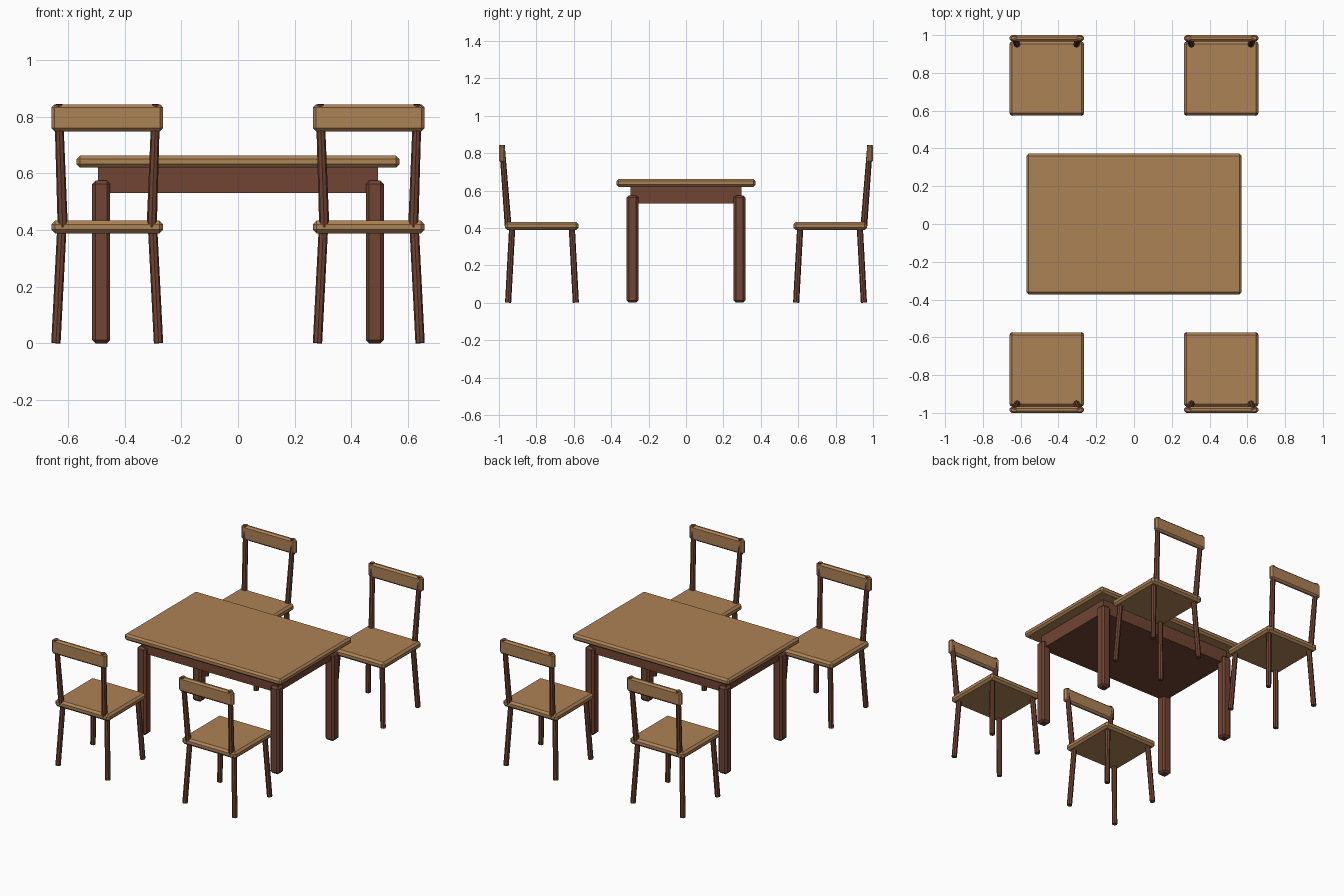
import bpy, bmesh
from mathutils import Vector

if "Cube" in bpy.data.objects:
    bpy.data.objects.remove(bpy.data.objects["Cube"])


def material(name, rgb):
    m = bpy.data.materials.new(name)
    m.diffuse_color = (*rgb, 1)
    m.use_nodes = True
    m.node_tree.nodes["Principled BSDF"].inputs["Base Color"].default_value = m.diffuse_color
    return m


TAN = material("light wood", (0.42, 0.225, 0.092))
BROWN = material("dark wood", (0.165, 0.058, 0.033))


def finish(name, bm, mat):
    bmesh.ops.recalc_face_normals(bm, faces=bm.faces)
    me = bpy.data.meshes.new(name)
    bm.to_mesh(me)
    bm.free()
    me.materials.append(mat)
    ob = bpy.data.objects.new(name, me)
    bpy.context.collection.objects.link(ob)
    return ob


def box(name, lo, hi, mat, chamfer=0.0):
    """Box between two corners, with single flat chamfers on every edge."""
    lo, hi = Vector(lo), Vector(hi)
    bm = bmesh.new()
    bmesh.ops.create_cube(bm, size=1)
    for v in bm.verts:
        v.co = Vector([(a + b) / 2 + c * (b - a) for a, b, c in zip(lo, hi, v.co)])
    if chamfer:
        bmesh.ops.bevel(bm, geom=bm.edges[:], offset=chamfer, segments=1,
                        affect='EDGES', profile=0.5)
    return finish(name, bm, mat)


def rod(name, a, b, r1, r2, mat, sides=8):
    """Tapered rod from a to b."""
    a, b = Vector(a), Vector(b)
    bm = bmesh.new()
    bmesh.ops.create_cone(bm, cap_ends=True, segments=sides, radius1=r1, radius2=r2,
                          depth=(b - a).length)
    q = Vector((0, 0, 1)).rotation_difference(b - a)
    for v in bm.verts:
        v.co = q @ v.co + (a + b) / 2
    return finish(name, bm, mat)


# Table: top, solid apron block and four square legs
box("table_top", (-0.57, -0.372, 0.62), (0.57, 0.372, 0.662), TAN, 0.012)
box("table_apron", (-0.494, -0.296, 0.53), (0.494, 0.296, 0.625), BROWN)
for sx in (-1, 1):
    for sy in (-1, 1):
        x, y, h = sx * 0.483, sy * 0.286, 0.032
        box("table_leg", (x - h, y - h, 0), (x + h, y + h, 0.574), BROWN, 0.012)

# Four chairs, backs facing outwards along y
for cx in (-0.4615, 0.4615):
    for s in (-1, 1):
        def span(y0, y1):
            return min(s * y0, s * y1), max(s * y0, s * y1)

        w = 0.197
        y0, y1 = span(0.575, 0.967)
        box("chair_seat", (cx - w, y0, 0.388), (cx + w, y1, 0.433), TAN, 0.013)
        y0, y1 = span(0.967, 1.0)
        box("chair_backrest", (cx - w, y0, 0.748), (cx + w, y1, 0.843), TAN, 0.011)
        for sx in (-1, 1):
            # splayed legs
            for sy in (-1, 1):
                rod("chair_leg",
                    (cx + sx * 0.181, s * 0.77 + sy * 0.181, 0.001),
                    (cx + sx * 0.160, s * 0.77 + sy * 0.159, 0.41),
                    0.0165, 0.0165, BROWN)
            # back posts leaning outwards
            rod("chair_back_post",
                (cx + sx * 0.157, s * 0.951, 0.41),
                (cx + sx * 0.172, s * 0.984, 0.843),
                0.018, 0.015, BROWN)
